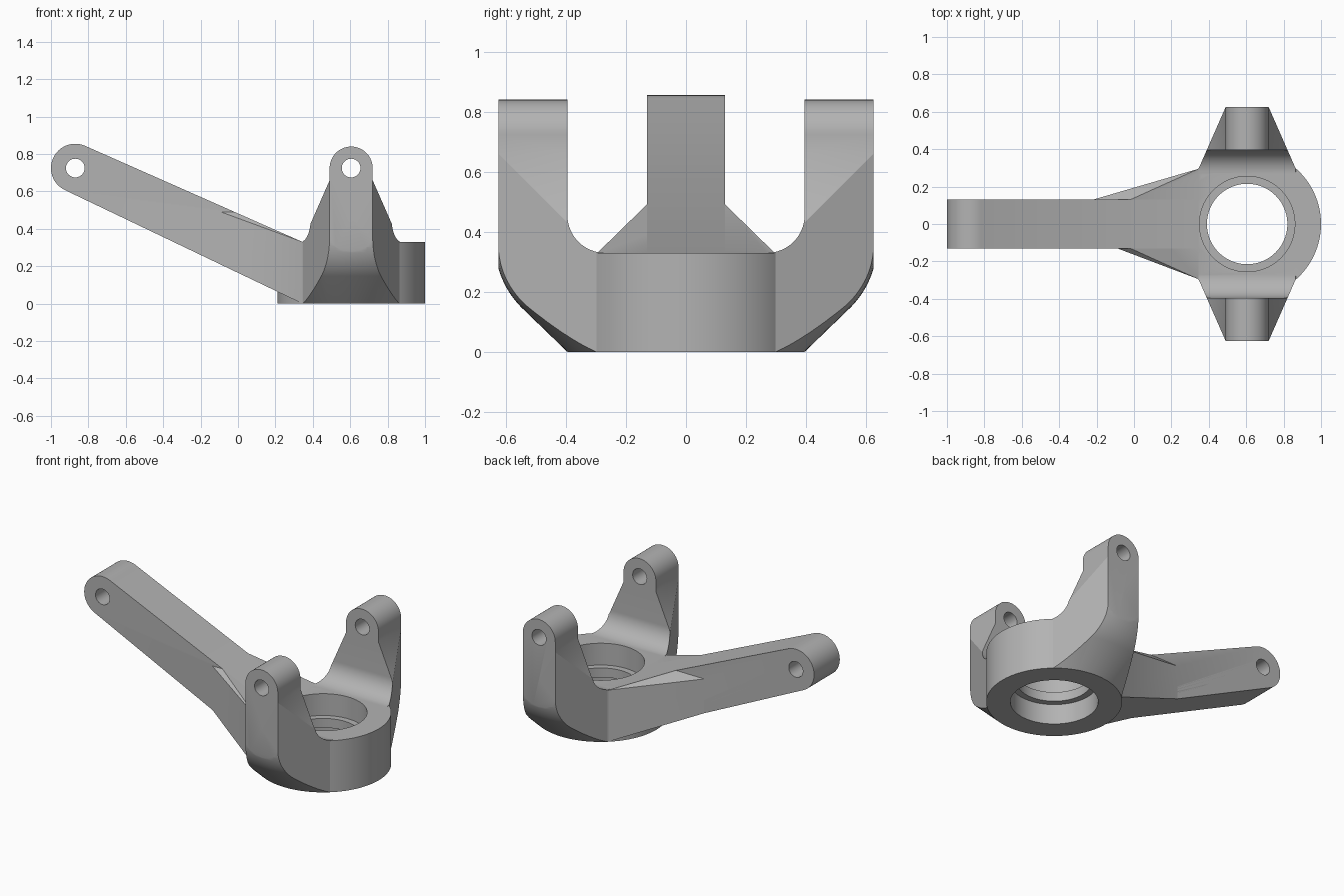
import bpy, bmesh
from math import sin, cos, pi, radians, atan2, acos, hypot

cube = bpy.data.objects.get("Cube")
if cube:
    bpy.data.objects.remove(cube)

steel = bpy.data.materials.new("plain grey metal")
steel.use_nodes = True
GREY = (0.45, 0.45, 0.45, 1)
steel.diffuse_color = GREY
steel.node_tree.nodes["Principled BSDF"].inputs["Base Color"].default_value = GREY

CX = 0.605          # hub axis
PIN_Z = 0.725       # height of all pin holes
RING_R, RING_H = 0.395, 0.33


def finish(bm, name):
    bmesh.ops.recalc_face_normals(bm, faces=bm.faces)
    mesh = bpy.data.meshes.new(name)
    bm.to_mesh(mesh)
    bm.free()
    mesh.materials.append(steel)
    ob = bpy.data.objects.new(name, mesh)
    bpy.context.collection.objects.link(ob)
    return ob


def arc(cx, cy, r, a0, a1, n=16):
    angles = [radians(a0 + (a1 - a0) * i / n) for i in range(n + 1)]
    return [(cx + r * cos(a), cy + r * sin(a)) for a in angles]


def prism(name, outline, place, lo, hi):
    """Extrude a 2D outline; place(u, v, w) gives the 3D position."""
    bm = bmesh.new()
    a, b = [[bm.verts.new(place(u, v, w)) for u, v in outline] for w in (lo, hi)]
    bm.faces.new(a)
    bm.faces.new(b)
    for i in range(len(a)):
        j = (i + 1) % len(a)
        bm.faces.new((a[i], a[j], b[j], b[i]))
    return finish(bm, name)


def lathe(name, profile, n=96):
    """Solid of revolution about the hub axis from (radius, z) points."""
    bm = bmesh.new()
    rings = [[bm.verts.new((CX + r * cos(2 * pi * i / n), r * sin(2 * pi * i / n), z))
              for i in range(n)] for r, z in profile]
    bm.faces.new(rings[0])
    bm.faces.new(rings[-1])
    for a, b in zip(rings, rings[1:]):
        for i in range(n):
            j = (i + 1) % n
            bm.faces.new((a[i], a[j], b[j], b[i]))
    return finish(bm, name)


def combine(target, other, operation):
    mod = target.modifiers.new("combine", 'BOOLEAN')
    mod.operation, mod.object, mod.solver = operation, other, 'EXACT'
    bpy.context.view_layer.objects.active = target
    bpy.ops.object.modifier_apply(modifier=mod.name)
    bpy.data.objects.remove(other)


def along_x(u, v, w): return (w, u, v)
def along_y(u, v, w): return (u, w, v)
def along_z(u, v, w): return (u, v, w)


# Fork: round-topped lugs that widen toward the hub
front = arc(CX, PIN_Z, 0.115, 0, 180, 32) + [
    (CX - 0.115, 0.66), (CX - 0.26, RING_H), (CX - 0.26, 0),
    (CX + 0.26, 0), (CX + 0.26, RING_H), (CX + 0.115, 0.66)]
fork = prism("fork", front, along_y, -0.625, 0.625)
plan = [(CX + sx * w, y) for sx, w, y in (
    (-1, 0.115, -0.625), (1, 0.115, -0.625), (1, 0.26, -0.295), (1, 0.26, 0.295),
    (1, 0.115, 0.625), (-1, 0.115, 0.625), (-1, 0.26, 0.295), (-1, 0.26, -0.295))]
combine(fork, prism("plan_taper", plan, along_z, -0.1, 1), 'INTERSECT')

# Conical underside that curves up into the lug faces
bowl = [(RING_R, 0)] + arc(0.336, 0.36, 0.3, -45, 0) + [(0.636, 1)]
combine(fork, lathe("bowl", bowl), 'INTERSECT')

# Channel between the lugs, with filleted bottom corners
right = arc(0.27, 0.455, 0.125, -90, 0)
channel = right + [(0.395, 1), (-0.395, 1)] + [(-u, v) for u, v in reversed(right)]
combine(fork, prism("channel", channel, along_x, CX - 0.5, CX + 0.5), 'DIFFERENCE')

# Steering arm: tangent lines from a round eye to the hub
EYE_X, EYE_R, ROOT = -0.87, 0.13, 0.345


def tangent(z, side):
    dx, dz = ROOT - EYE_X, z - PIN_Z
    a = atan2(dz, dx) + side * acos(EYE_R / hypot(dx, dz))
    return a * 180 / pi


a_top, a_bot = tangent(RING_H, 1), tangent(0, -1) + 360
eye = arc(EYE_X, PIN_Z, EYE_R, a_top, a_bot, 32)
arm = prism("arm", eye + [(ROOT, 0), (ROOT, RING_H)], along_y, -EYE_R, EYE_R)


def edge_z(x, start, z_root):
    return z_root + (start[1] - z_root) * (ROOT - x) / (ROOT - start[0])


# Flared root of the arm, starting further out on the back side
bm = bmesh.new()
for side, x in ((-1, -0.09), (1, -0.22)):
    y, wide = side * EYE_R, side * 0.295
    for co in ((-0.02, y, edge_z(-0.02, eye[0], RING_H)), (x, y, 0.49),
               (x, y, edge_z(x, eye[-1], 0)), (ROOT, wide, RING_H), (ROOT, wide, 0)):
        bm.verts.new(co)
bmesh.ops.convex_hull(bm, input=bm.verts)
flare = finish(bm, "arm_flare")

# Hub ring joined with the other parts
knuckle = lathe("knuckle", [(RING_R, 0), (RING_R, RING_H)])
for part in (fork, arm, flare):
    combine(knuckle, part, 'UNION')

# Bearing bore with a retaining lip, then the pin holes
bore = [(0.255, -0.1), (0.255, 0.13), (0.215, 0.13), (0.215, 0.19),
        (0.255, 0.19), (0.255, 0.5)]
combine(knuckle, lathe("bore", bore), 'DIFFERENCE')
for x in (CX, EYE_X):
    pin = prism("pin_hole", arc(x, PIN_Z, 0.05, 0, 351, 39), along_y, -1, 1)
    combine(knuckle, pin, 'DIFFERENCE')

bpy.ops.object.select_all(action='DESELECT')
knuckle.select_set(True)
bpy.context.view_layer.objects.active = knuckle
bpy.ops.object.shade_smooth_by_angle(angle=radians(25))
